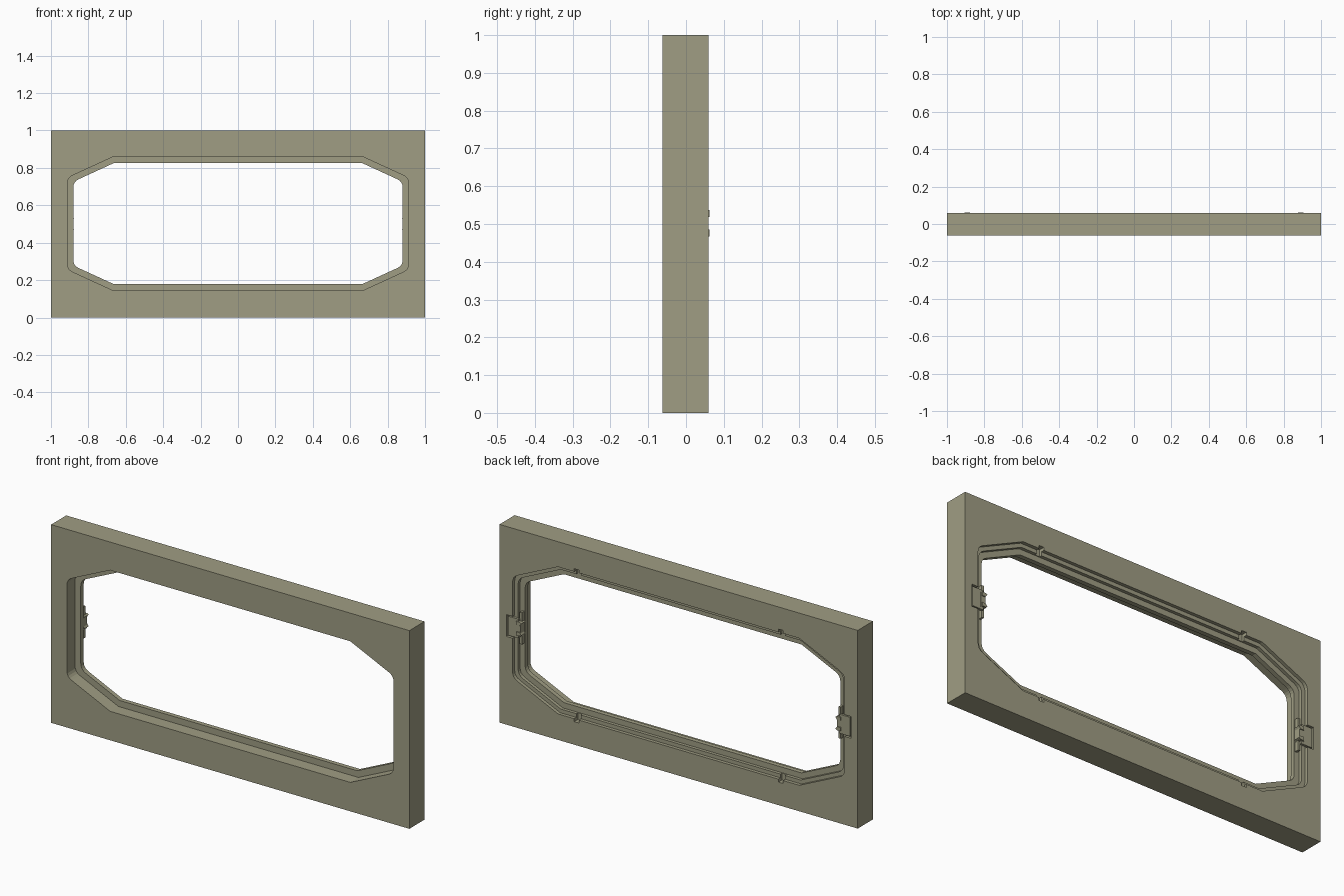
import bpy, bmesh, math

if "Cube" in bpy.data.objects:
    bpy.data.objects.remove(bpy.data.objects["Cube"])

CZ = 0.502                     # height of the opening's centre
FRONT, BACK = -0.062, 0.059    # panel faces

mat = bpy.data.materials.new("olive_metal")
mat.diffuse_color = (0.35, 0.34, 0.23, 1)
mat.use_nodes = True
mat.node_tree.nodes["Principled BSDF"].inputs["Base Color"].default_value = mat.diffuse_color


def add_object(name, bm):
    bmesh.ops.recalc_face_normals(bm, faces=bm.faces)
    me = bpy.data.meshes.new(name)
    bm.to_mesh(me)
    bm.free()
    me.materials.append(mat)
    ob = bpy.data.objects.new(name, me)
    bpy.context.collection.objects.link(ob)
    return ob


def prism(name, pts, y0, y1):
    """Extrude an (x, z) outline from y0 to y1."""
    bm = bmesh.new()
    f = bm.faces.new([bm.verts.new((x, y0, z)) for x, z in pts])
    r = bmesh.ops.extrude_face_region(bm, geom=[f])
    for v in r["geom"]:
        if isinstance(v, bmesh.types.BMVert):
            v.co.y = y1
    return add_object(name, bm)


def box(name, x0, x1, y0, y1, z0, z1):
    x0, x1 = min(x0, x1), max(x0, x1)
    return prism(name, [(x0, z0), (x1, z0), (x1, z1), (x0, z1)], y0, y1)


def outline(d):
    """Stretched octagon with rounded side corners, moved inward by d."""
    w, h = 0.912 - d, 0.356 - d
    bx, cz = 0.67 - 0.22 * d, 0.245 - 0.64 * d
    r = 0.03
    slope = (h - cz) / (w - bx)
    a = math.atan(slope)
    p0 = (w - r * math.cos(a), cz + r * math.sin(a))
    p2 = (w, cz - r)
    quad = [(bx, h)]
    for i in range(5):
        t = i / 4
        quad.append(tuple((1 - t) ** 2 * p0[k] + 2 * t * (1 - t) * (w, cz)[k]
                          + t * t * p2[k] for k in (0, 1)))
    right = quad + [(x, -z) for x, z in reversed(quad)]
    ring = right + [(-x, z) for x, z in reversed(right)]
    return [(x, z + CZ) for x, z in ring]


def cut(ob, cutter):
    cutter.hide_render = True
    m = ob.modifiers.new("cut", "BOOLEAN")
    m.operation = "DIFFERENCE"
    m.solver = "EXACT"
    m.object = cutter
    bpy.context.view_layer.objects.active = ob
    bpy.ops.object.modifier_apply(modifier=m.name)
    bpy.data.objects.remove(cutter)


# Wall panel with a stepped opening: front recess, thin lip, two back steps
panel = box("panel", -1, 1, FRONT, BACK, 0, 1)
for inset, y0, y1 in ((0.032, -0.2, 0.2), (0, -0.2, 0.003),
                      (0.004, 0.026, 0.2), (-0.015, 0.042, 0.2)):
    cut(panel, prism("opening_cutter", outline(inset), y0, y1))

# Small notches along the top and bottom back edges, and the latch pockets
for s in (-1, 1):
    for t in (-1, 1):
        z = CZ + t * 0.362
        cut(panel, box("notch_cutter", s * 0.57 - 0.013, s * 0.57 + 0.013,
                       0.03, 0.2, z - 0.024, z + 0.024))
    cut(panel, box("pocket_cutter", s * 0.885, s * 0.962, 0.045, 0.2, 0.445, 0.555))

# Latches on both sides of the opening
for s, side in ((-1, "left"), (1, "right")):
    box("latch_plate_" + side, s * 0.895, s * 0.955, 0.044, 0.056, 0.452, 0.548)
    box("latch_strip_" + side, s * 0.884, s * 0.896, 0.02, 0.046, 0.42, 0.58)
    box("latch_block_" + side, s * 0.883, s * 0.91, 0.025, 0.057, 0.465, 0.535)
    for t in (-1, 1):
        zc = 0.502 + t * 0.026
        # forked prong with a sloped tip
        prism("latch_prong_" + side,
              [(s * 0.905, zc - 0.009), (s * 0.886, zc - 0.009),
               (s * 0.877, zc + t * 0.004), (s * 0.886, zc + 0.009),
               (s * 0.905, zc + 0.009)], 0.03, 0.062)
